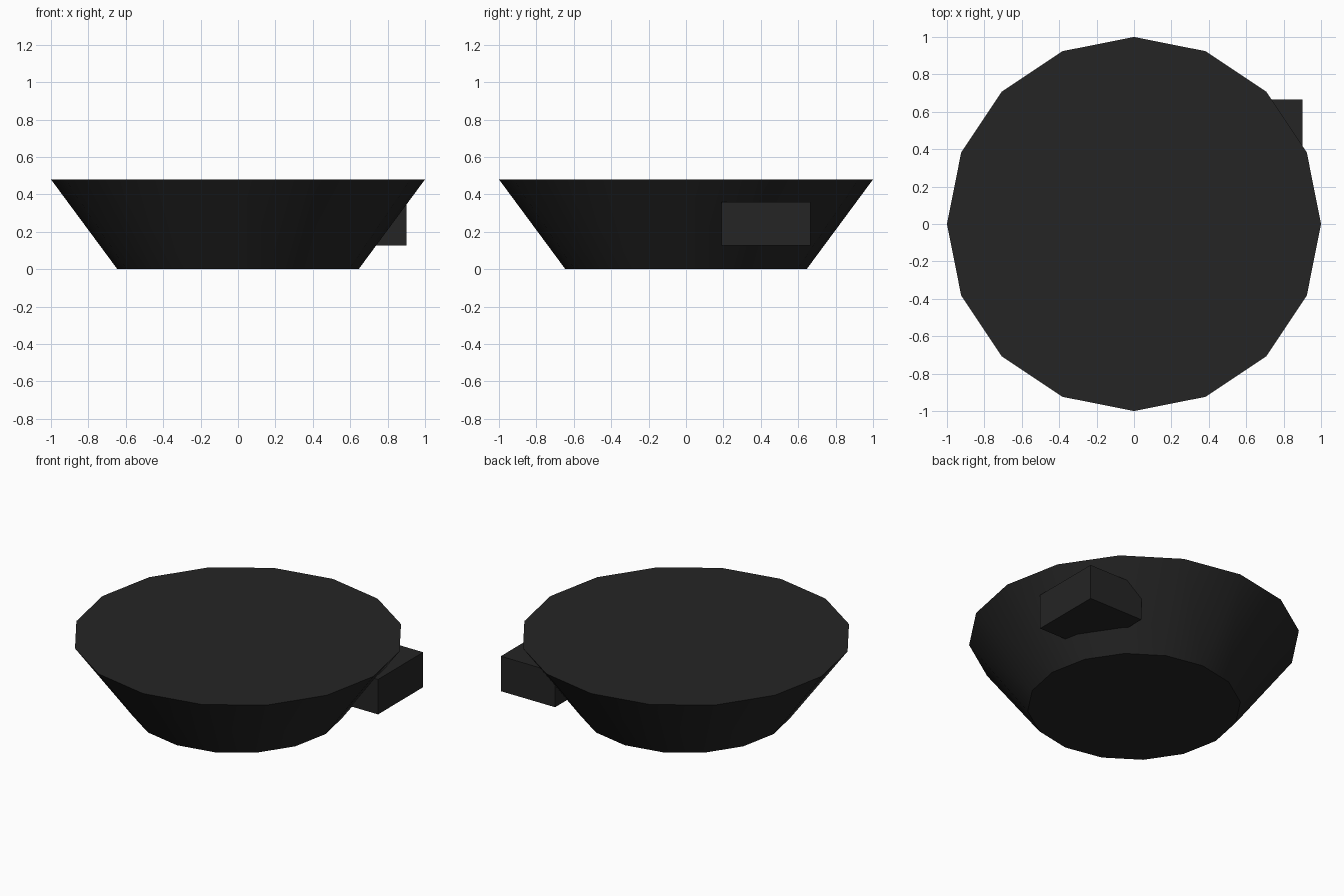
import bpy, math

if "Cube" in bpy.data.objects:
    bpy.data.objects.remove(bpy.data.objects["Cube"])

# single dark colour
dark = bpy.data.materials.new("charcoal black")
dark.diffuse_color = (0.018, 0.018, 0.018, 1)
dark.use_nodes = True
dark.node_tree.nodes["Principled BSDF"].inputs["Base Color"].default_value = dark.diffuse_color

# tapered 16-sided body, wide end up
HEIGHT = 0.48
bpy.ops.mesh.primitive_cone_add(vertices=16, radius1=0.645, radius2=1.0,
                                depth=HEIGHT, location=(0, 0, HEIGHT / 2))
body = bpy.context.object
body.name = "tapered_body"
body.data.materials.append(dark)
bpy.ops.object.shade_smooth_by_angle(angle=math.radians(30))

# side block, its inner end buried in the body
lo, hi = (0.5, 0.19, 0.127), (0.9, 0.665, 0.36)
bpy.ops.mesh.primitive_cube_add(size=1, location=[(a + b) / 2 for a, b in zip(lo, hi)])
block = bpy.context.object
block.name = "side_block"
block.scale = [b - a for a, b in zip(lo, hi)]
bpy.ops.object.transform_apply(location=False, rotation=False, scale=True)
block.data.materials.append(dark)
